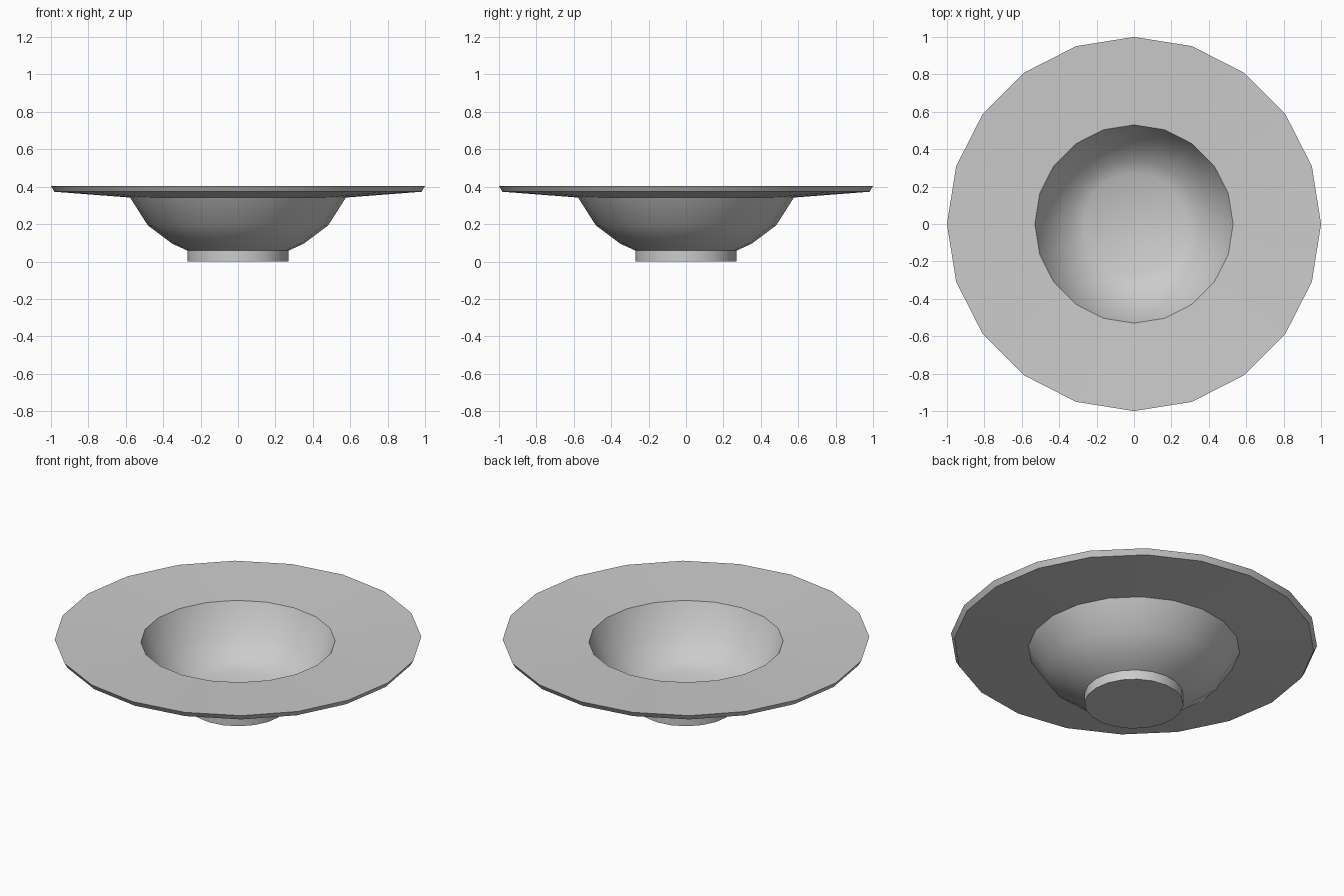
import bpy, bmesh, math

if "Cube" in bpy.data.objects:
    bpy.data.objects.remove(bpy.data.objects["Cube"])

SIDES = 20


def lathe(name, profile):
    """Revolve an (r, z) profile around z and cap the open ends."""
    bm = bmesh.new()
    rings = []
    for r, z in profile:
        rings.append([bm.verts.new((r * math.cos(2 * math.pi * i / SIDES),
                                    r * math.sin(2 * math.pi * i / SIDES), z))
                      for i in range(SIDES)])
    for a, b in zip(rings, rings[1:]):
        for i in range(SIDES):
            j = (i + 1) % SIDES
            bm.faces.new((a[i], a[j], b[j], b[i]))
    bm.faces.new(rings[0])
    bm.faces.new(rings[-1])
    bmesh.ops.recalc_face_normals(bm, faces=bm.faces)
    mesh = bpy.data.meshes.new(name)
    bm.to_mesh(mesh)
    bm.free()
    obj = bpy.data.objects.new(name, mesh)
    bpy.context.collection.objects.link(obj)
    bpy.ops.object.select_all(action='DESELECT')
    obj.select_set(True)
    bpy.context.view_layer.objects.active = obj
    bpy.ops.object.shade_smooth_by_angle(angle=math.radians(32))
    return obj


# Wide-rimmed bowl with its foot: one closed profile
foot = [(0.27, 0.0), (0.27, 0.058)]
outer_wall = [(0.353, 0.096), (0.482, 0.193), (0.577, 0.342)]
rim = [(0.982, 0.373), (1.0, 0.404), (0.53, 0.385)]
inner_wall = [(0.455, 0.215), (0.345, 0.122), (0.272, 0.085)]
lathe("soup_bowl", foot + outer_wall + rim + inner_wall)
